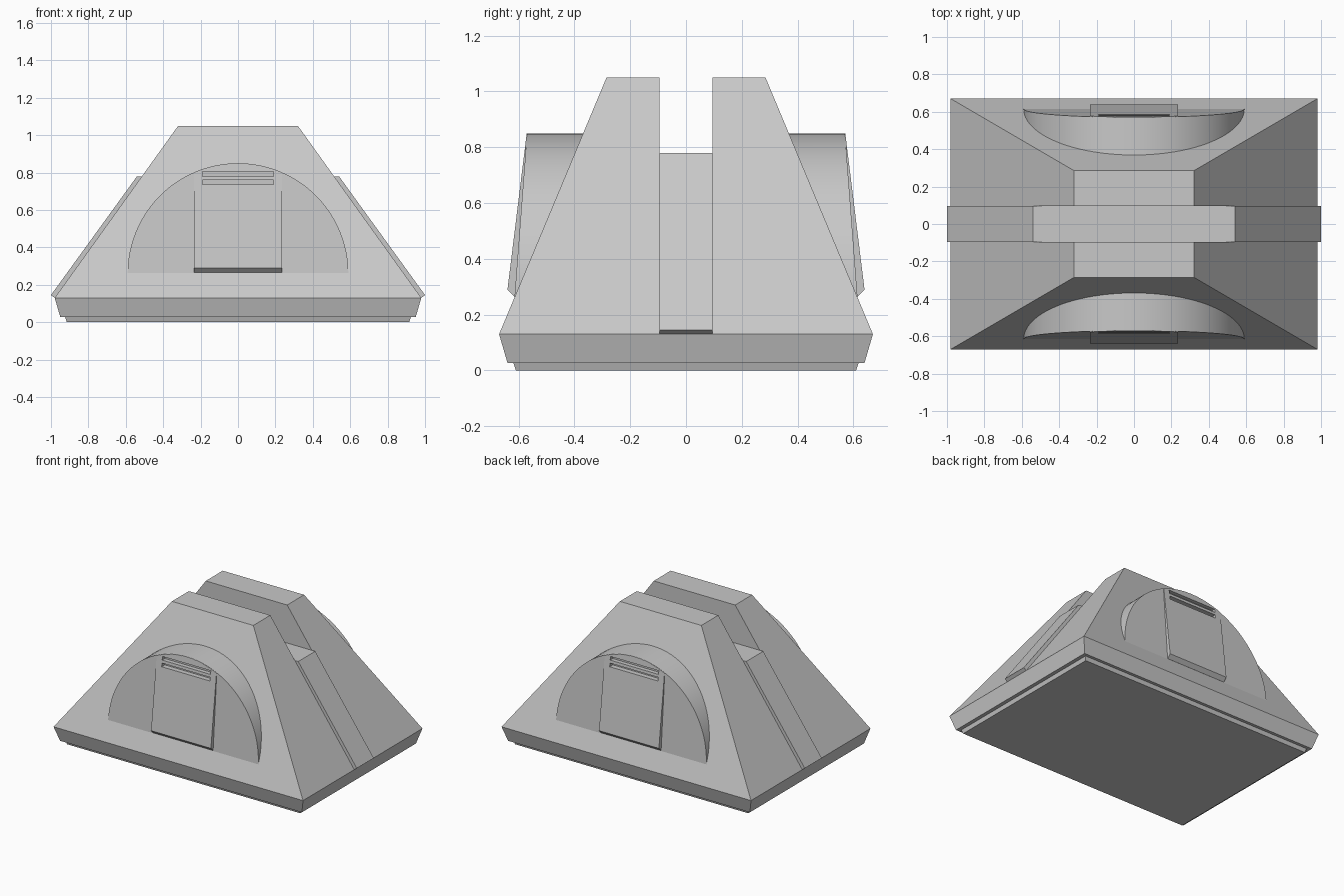
import bpy
import bmesh
from math import sin, cos, pi, sqrt, radians

cube = bpy.data.objects.get("Cube")
if cube:
    bpy.data.objects.remove(cube, do_unlink=True)

grey = bpy.data.materials.new("plain grey")
grey.use_nodes = True
colour = (0.58, 0.58, 0.58, 1)
grey.diffuse_color = colour
grey.node_tree.nodes["Principled BSDF"].inputs["Base Color"].default_value = colour


def hull(name, points):
    """Convex solid around the points, with flat areas kept as single faces."""
    bm = bmesh.new()
    for p in points:
        bm.verts.new(p)
    result = bmesh.ops.convex_hull(bm, input=bm.verts[:])
    loose = [v for v in bm.verts if not v.link_faces]
    bmesh.ops.delete(bm, geom=loose, context='VERTS')
    bmesh.ops.dissolve_limit(bm, angle_limit=radians(0.5), verts=bm.verts[:], edges=bm.edges[:])
    bmesh.ops.recalc_face_normals(bm, faces=bm.faces[:])
    mesh = bpy.data.meshes.new(name)
    bm.to_mesh(mesh)
    bm.free()
    mesh.materials.append(grey)
    obj = bpy.data.objects.new(name, mesh)
    bpy.context.collection.objects.link(obj)
    return obj


def rect(x, y, z):
    return [(sx * x, sy * y, z) for sx in (-1, 1) for sy in (-1, 1)]


# Base: narrow foot under a flared plinth
hull("foot", rect(0.915, 0.61, 0) + rect(0.925, 0.62, 0.03))
hull("plinth", rect(0.95, 0.64, 0.027) + rect(0.98, 0.67, 0.13))

# Raised band running over the middle, between the two halves
band = [(0.98, 0.13), (1.0, 0.145), (0.54, 0.78)]
hull("middle_band", [(sx * x, y, z) for x, z in band for sx in (-1, 1) for y in (-0.095, 0.095)])

# Arch and door sizes
ARCH_Z, ARCH_R, DOOR_X = 0.26, 0.59, 0.235


def arch_y(z):
    return 0.615 - 0.045 * (z - ARCH_Z) / ARCH_R


def door_y(z):
    return 0.64 - 0.069 * (z - 0.29) / 0.56


for side, s in (("front", -1), ("back", 1)):
    # Half of the sloped body
    hull(side + "_body", [(sx * x, s * y, z) for sx in (-1, 1) for x, y, z in
         ((0.98, 0.67, 0.13), (0.98, 0.095, 0.13), (0.32, 0.285, 1.05), (0.32, 0.095, 1.05))])

    # Round-topped porch
    rim = [(ARCH_R * cos(pi * i / 48), ARCH_Z + ARCH_R * sin(pi * i / 48)) for i in range(49)]
    porch = hull(side + "_porch", [(x, s * y, z) for x, z in rim for y in (0.3, arch_y(z))])

    # Wedge-shaped door with its top following the arch
    points = []
    for i in range(17):
        x = DOOR_X * (i / 8 - 1)
        z = ARCH_Z + sqrt((ARCH_R - 0.001) ** 2 - x * x)
        points += [(x, s * y, z) for y in (0.5, door_y(z))]
    for x in (-DOOR_X, DOOR_X):
        points += [(x, s * 0.5, 0.265), (x, s * 0.615, 0.265), (x, s * 0.64, 0.29)]
    door = hull(side + "_door", points)

    # Two vent slots cut through the door into the porch
    for n, low in enumerate((0.735, 0.78)):
        cutter = hull(f"{side}_vent_cutter_{n}", [(x, s * y, z) for x in (-0.19, 0.19)
                      for y in (0.55, 0.7) for z in (low, low + 0.025)])
        cutter.hide_render = True
        for target in (porch, door):
            mod = target.modifiers.new("vent", 'BOOLEAN')
            mod.operation = 'DIFFERENCE'
            mod.solver = 'EXACT'
            mod.object = cutter
            bpy.context.view_layer.objects.active = target
            bpy.ops.object.modifier_apply(modifier=mod.name)
        bpy.data.objects.remove(cutter, do_unlink=True)

    # Smooth the arch, keeping its rim sharp
    bpy.ops.object.select_all(action='DESELECT')
    for obj in (porch, door):
        obj.select_set(True)
    bpy.context.view_layer.objects.active = porch
    bpy.ops.object.shade_smooth_by_angle(angle=radians(20))
    bpy.ops.object.select_all(action='DESELECT')
